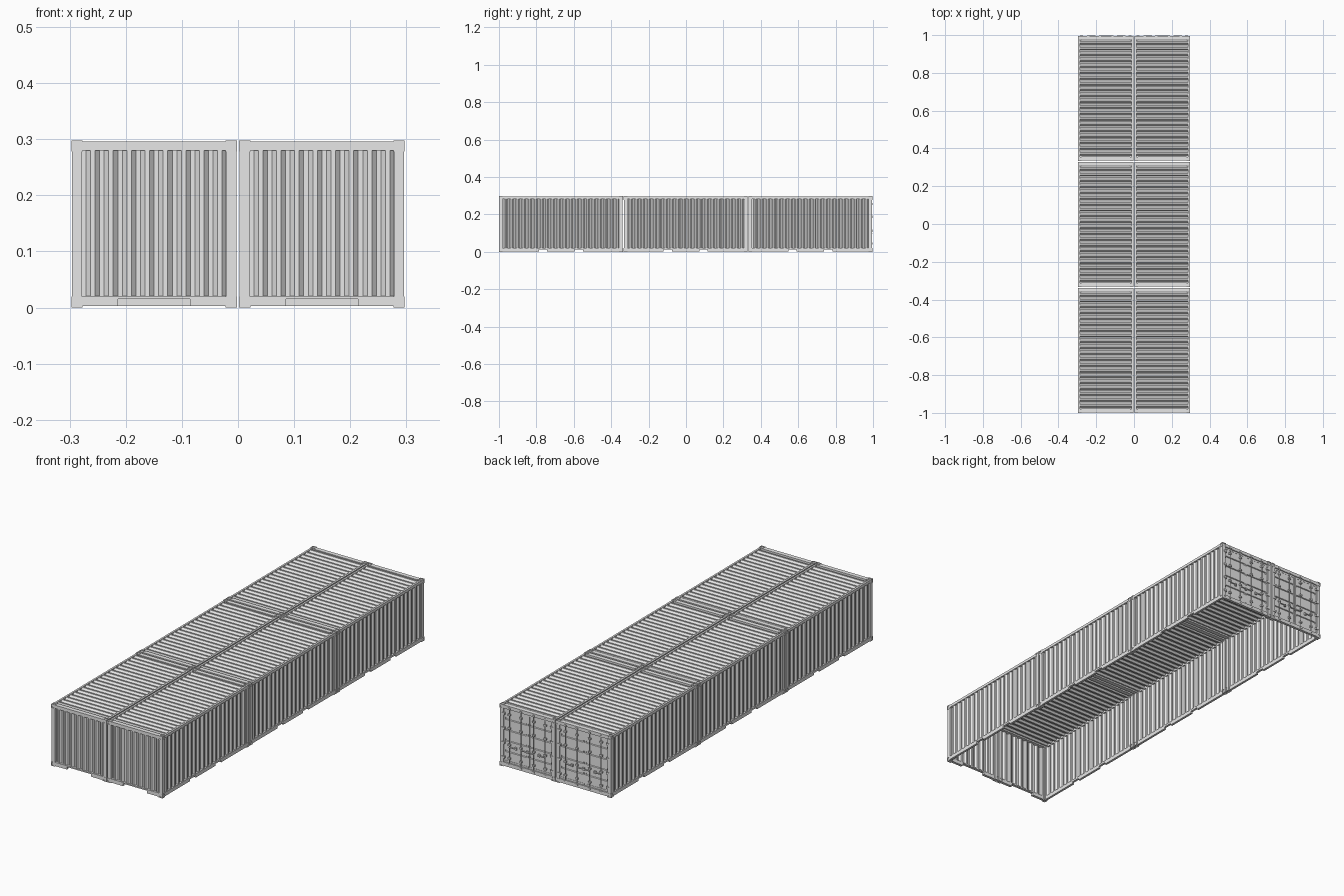
import bpy, bmesh, math
from mathutils import Vector, Matrix

cube = bpy.data.objects.get("Cube")
if cube:
    bpy.data.objects.remove(cube, do_unlink=True)

grey = bpy.data.materials.new("light_grey_steel")
grey.use_nodes = True
grey.diffuse_color = (0.8, 0.8, 0.8, 1)
grey.node_tree.nodes["Principled BSDF"].inputs["Base Color"].default_value = (0.8, 0.8, 0.8, 1)

W, L, H = 0.295, 0.662, 0.298      # one container
PITCH_Y, GAP = 0.667, 0.002
C = 0.02                           # corner fitting size
X, Y, Z = Vector((1, 0, 0)), Vector((0, 1, 0)), Vector((0, 0, 1))
parts = {}


def part(name):
    return parts.setdefault(name, bmesh.new())


def box(name, lo, hi):
    lo, hi = Vector(lo), Vector(hi)
    m = Matrix.Translation((lo + hi) / 2) @ Matrix.Diagonal((*(hi - lo), 1))
    bmesh.ops.create_cube(part(name), size=1, matrix=m)


def rod(name, centre, radius, length, sides=8):
    bmesh.ops.create_cone(part(name), cap_ends=True, segments=sides, radius1=radius,
                          radius2=radius, depth=length, matrix=Matrix.Translation(centre))


def corrugate(name, origin, u, v, n, length, width, count, depth, inner=0.25, slope=0.25):
    """Trapezoid-ribbed sheet running along u, swept along v, facing n."""
    bm, origin = part(name), Vector(origin)
    profile = [(0, 0)]
    step = length / count
    for i in range(count):
        profile += [((i + inner) * step, 0), ((i + inner + slope) * step, depth),
                    ((i + 1 - slope) * step, depth), ((i + 1) * step, 0)]
    rows = []
    for a, d in profile:
        p = origin + u * a + n * d
        rows.append((bm.verts.new(p), bm.verts.new(p + v * width)))
    flip = u.cross(v).dot(n) < 0
    for (a0, b0), (a1, b1) in zip(rows, rows[1:]):
        bm.faces.new((b0, b1, a1, a0) if flip else (a0, a1, b1, b0))


def finish(name, bm):
    mesh = bpy.data.meshes.new(name)
    bm.to_mesh(mesh)
    bm.free()
    mesh.materials.append(grey)
    ob = bpy.data.objects.new(name, mesh)
    bpy.context.collection.objects.link(ob)
    return ob


# Corner fitting: cube with a shallow round pocket on every face
def fitting_mesh():
    bm = bmesh.new()
    bmesh.ops.create_cube(bm, size=C)
    block = finish("corner_fitting", bm)
    bm = bmesh.new()
    for axis in (X, Y, Z):
        for s in (-1, 1):
            turn = axis.to_track_quat("Z", "Y").to_matrix().to_4x4()
            bmesh.ops.create_cone(bm, cap_ends=True, segments=16, radius1=0.007, radius2=0.007,
                                  depth=0.005, matrix=Matrix.Translation(axis * s * C / 2) @ turn)
    cutter = finish("pocket_cutter", bm)
    mod = block.modifiers.new("pockets", "BOOLEAN")
    mod.object, mod.operation, mod.solver = cutter, "DIFFERENCE", "EXACT"
    deps = bpy.context.evaluated_depsgraph_get()
    mesh = bpy.data.meshes.new_from_object(block.evaluated_get(deps))
    for ob in (block, cutter):
        bpy.data.objects.remove(ob, do_unlink=True)
    return mesh


fitting = fitting_mesh()


def place_fitting(x, y, z):
    ob = bpy.data.objects.new("corner_fitting", fitting)
    ob.location = (x, y, z)
    bpy.context.collection.objects.link(ob)


def roof(x0, x1, y0, y1):
    corrugate("roof_panels", (x0 + 0.008, y0 + 0.022, H - 0.011), Y, X, Z, L - 0.044, W - 0.016, 20, 0.008)
    for a, b in ((x0 + 0.001, x0 + 0.01), (x1 - 0.01, x1 - 0.001)):
        box("roof_side_rails", (a, y0 + C, H - 0.015), (b, y1 - C, H - 0.002))
    for a, b in ((y0 + 0.002, y0 + 0.023), (y1 - 0.023, y1 - 0.002)):
        box("roof_end_rails", (x0 + C, a, H - 0.018), (x1 - C, b, H - 0.002))


def side_wall(side, x_out, y0, y1):
    n = X * side
    corrugate("side_panels", (x_out - side * 0.011, y0 + 0.018, 0.018), Y, Z, n,
              L - 0.036, H - 0.031, 20, 0.008)
    a, b = sorted((x_out - side * 0.001, x_out - side * 0.012))
    box("bottom_side_rails", (a, y0 + C, 0.012), (b, y1 - C, 0.021))
    # Lower strip of the rail, interrupted by two fork pockets
    mid = (y0 + y1) / 2
    cuts = [y0 + C, mid - 0.118, mid - 0.074, mid + 0.074, mid + 0.118, y1 - C]
    for s, e in zip(cuts[::2], cuts[1::2]):
        box("bottom_side_rails", (a, s, 0.003), (b, e, 0.012))


def front_wall(x0, x1, y0):
    corrugate("front_panels", (x0 + 0.018, y0 + 0.004 + 0.008, 0.018), X, Z, -Y,
              W - 0.036, H - 0.036, 8, 0.008)
    mid = (x0 + x1) / 2
    a, b = y0 + 0.001, y0 + 0.014
    box("front_bottom_rails", (x0 + C, a, 0.015), (x1 - C, b, 0.021))
    # Tunnel opening under the front rail
    for s, e in ((x0 + C, mid - 0.064), (mid + 0.064, x1 - C)):
        box("front_bottom_rails", (s, a, 0.003), (e, b, 0.015))


def door_end(x0, x1, y1):
    box("door_sills", (x0 + C, y1 - 0.014, 0.003), (x1 - C, y1 - 0.001, 0.021))
    leaf = (W - 0.036) / 2
    face = y1 - 0.007
    z0, z1 = 0.021, H - 0.018
    for k in (0, 1):
        a = x0 + 0.018 + k * leaf
        b = a + leaf
        corrugate("door_panels", (a, face - 0.005, z0), Z, X, Y, z1 - z0, leaf, 5, 0.004, 0.12, 0.04)
        # Door leaf border
        for s, e in ((a + 0.001, a + 0.008), (b - 0.008, b - 0.001)):
            box("door_frames", (s, face - 0.006, z0), (e, face, z1))
        for s, e in ((z0, z0 + 0.008), (z1 - 0.008, z1)):
            box("door_frames", (a + 0.001, face - 0.006, s), (b - 0.001, face, e))
        # Locking bars with guides and handles
        for f in (0.28, 0.76):
            rx = a + leaf * f
            rod("locking_bars", (rx, face + 0.004, H / 2), 0.0022, H - 0.024)
            for z in (0.014, 0.045, 0.11, 0.19, 0.255, H - 0.013):
                box("bar_guides", (rx - 0.006, face - 0.001, z - 0.004), (rx + 0.006, face + 0.008, z + 0.004))
            s = -1 if k else 1
            h0, h1 = sorted((rx, rx + s * 0.038))
            box("door_handles", (h0, face + 0.004, 0.098), (h1, face + 0.008, 0.102))
            box("handle_catches", (rx + s * 0.034 - 0.005, face - 0.001, 0.094),
                (rx + s * 0.034 + 0.005, face + 0.006, 0.106))
        # Hinges on the outer edge
        hx = b if k else a
        for z in (0.045, 0.115, 0.185, 0.255):
            box("door_hinges", (hx - 0.008, face - 0.002, z - 0.005), (hx + 0.008, face + 0.009, z + 0.005))


# Two columns by three rows; only the outer sides of the block have walls
for col, side in ((0, -1), (1, 1)):
    x0 = GAP if col else -GAP - W
    x1 = x0 + W
    for row in range(3):
        y0 = -1 + row * PITCH_Y
        y1 = y0 + L
        roof(x0, x1, y0, y1)
        side_wall(side, x1 if col else x0, y0, y1)
        if row == 0:
            front_wall(x0, x1, y0)
        if row == 2:
            door_end(x0, x1, y1)
        for ix, cx in ((0, x0), (1, x1)):
            for iy, cy in ((0, y0), (1, y1)):
                px = cx + (-C / 2 if ix else C / 2)
                py = cy + (-C / 2 if iy else C / 2)
                place_fitting(px, py, H - C / 2)
                outer = ix == col or (row == 0 and iy == 0) or (row == 2 and iy == 1)
                if outer:
                    place_fitting(px, py, C / 2)
                    box("corner_posts", (px - 0.009, py - 0.009, C), (px + 0.009, py + 0.009, H - C))

for name, bm in parts.items():
    finish(name, bm)
